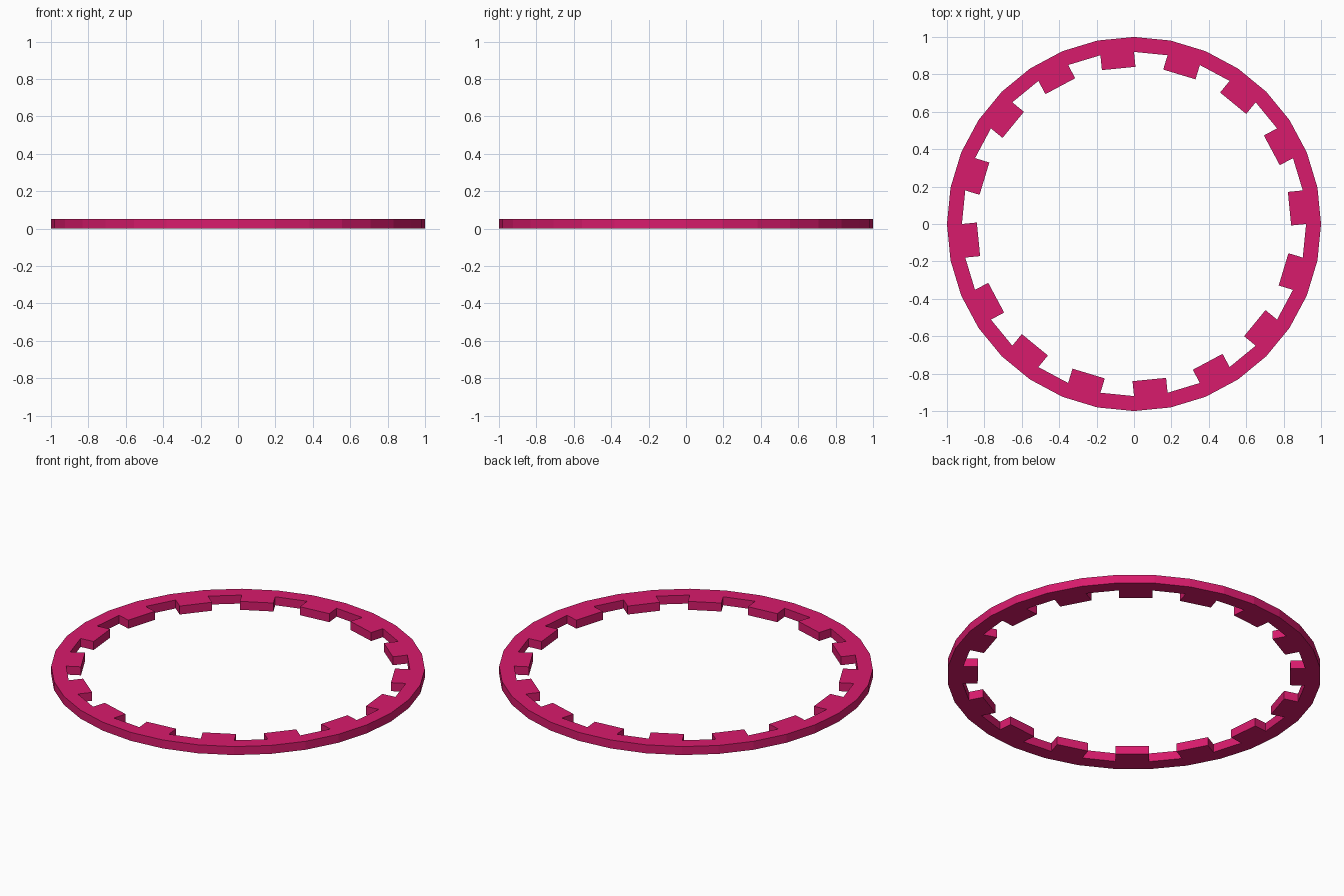
import bpy, bmesh
from math import cos, sin, pi
from mathutils import Vector

if "Cube" in bpy.data.objects:
    bpy.data.objects.remove(bpy.data.objects["Cube"])

SIDES, R_OUT, R_IN, HEIGHT, TOOTH = 32, 1.0, 0.92, 0.05, 0.08


def polar(r, i, z):
    a = 2 * pi * i / SIDES
    return Vector((r * cos(a), r * sin(a), z))


bm = bmesh.new()

# Ring: rectangular section swept round 32 flat sides
section = [(R_OUT, 0), (R_OUT, HEIGHT), (R_IN, HEIGHT), (R_IN, 0)]
loops = [[bm.verts.new(polar(r, i, z)) for r, z in section] for i in range(SIDES)]
inner = []
for i in range(SIDES):
    a, b = loops[i], loops[(i + 1) % SIDES]
    for k in range(4):
        n = (k + 1) % 4
        face = bm.faces.new((a[k], b[k], b[n], a[n]))
        if k == 2:
            inner.append(face)
bmesh.ops.recalc_face_normals(bm, faces=bm.faces)

# Teeth: every second inner wall pushed straight toward the centre
teeth = bmesh.ops.extrude_discrete_faces(bm, faces=inner[::2])["faces"]
for face in teeth:
    c = face.calc_center_median()
    inward = -Vector((c.x, c.y, 0)).normalized()
    bmesh.ops.translate(bm, verts=face.verts, vec=inward * TOOTH)
bmesh.ops.recalc_face_normals(bm, faces=bm.faces)

mesh = bpy.data.meshes.new("toothed_ring")
bm.to_mesh(mesh)
bm.free()
ring = bpy.data.objects.new("toothed_ring", mesh)
bpy.context.collection.objects.link(ring)

mat = bpy.data.materials.new("magenta")
mat.diffuse_color = (0.687, 0.011, 0.15, 1)
mat.use_nodes = True
mat.node_tree.nodes["Principled BSDF"].inputs["Base Color"].default_value = mat.diffuse_color
mesh.materials.append(mat)
